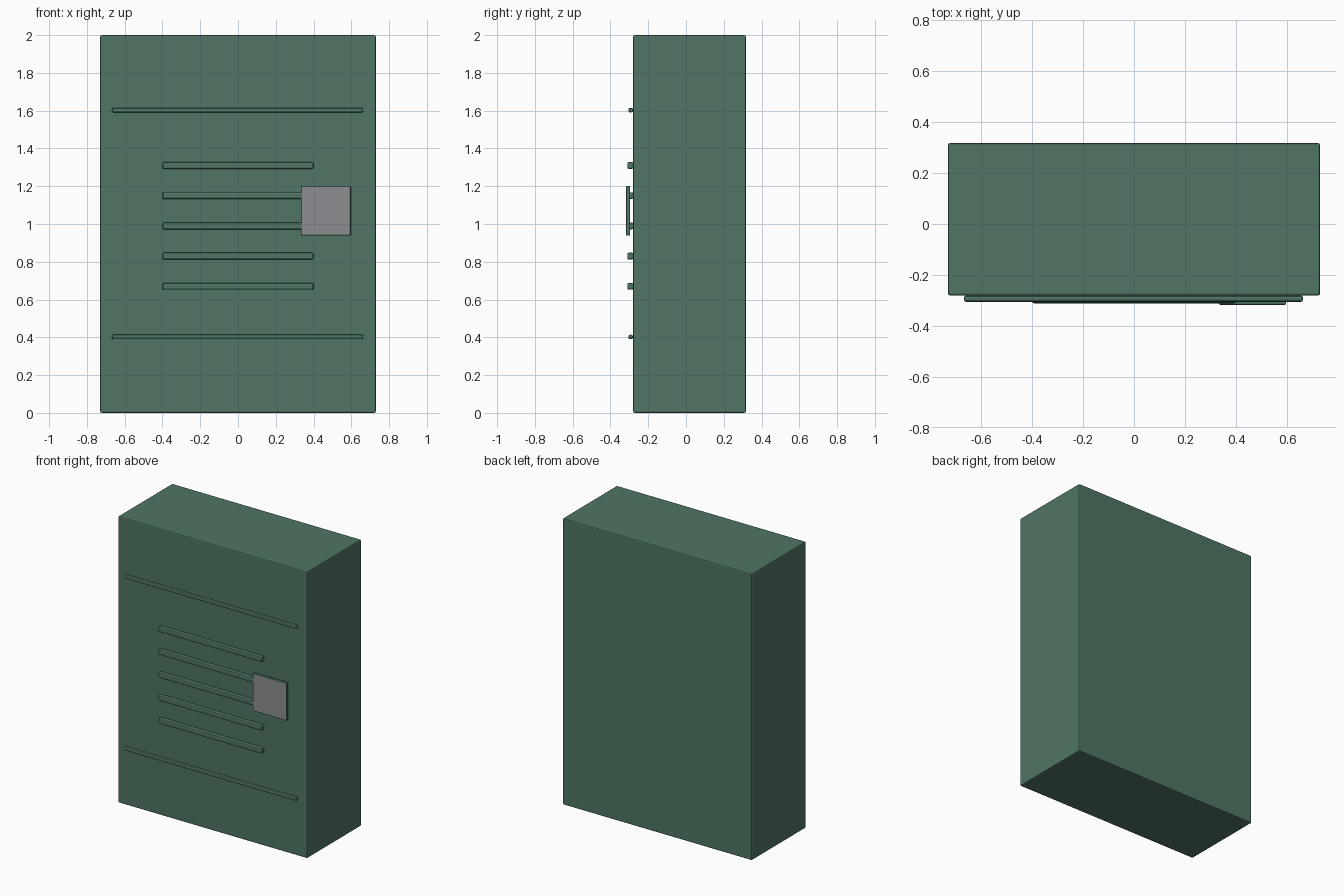
import bpy

cube = bpy.data.objects.get("Cube")
if cube:
    bpy.data.objects.remove(cube, do_unlink=True)


def material(name, rgb):
    mat = bpy.data.materials.new(name)
    mat.use_nodes = True
    mat.diffuse_color = (*rgb, 1)
    mat.node_tree.nodes["Principled BSDF"].inputs["Base Color"].default_value = (*rgb, 1)
    return mat


green = material("cabinet green", (0.08, 0.18, 0.125))
grey = material("plate grey", (0.27, 0.27, 0.29))


def box(name, low, high, bevel, segments=2):
    """Bevelled box between two opposite corners."""
    center = [(a + b) / 2 for a, b in zip(low, high)]
    bpy.ops.mesh.primitive_cube_add(size=1, location=center)
    obj = bpy.context.object
    obj.name = name
    obj.scale = [b - a for a, b in zip(low, high)]
    bpy.ops.object.transform_apply(location=False, rotation=False, scale=True)
    mod = obj.modifiers.new("soft edges", "BEVEL")
    mod.width = bevel
    mod.segments = segments
    bpy.ops.object.modifier_apply(modifier=mod.name)
    obj.data.materials.append(green)
    return obj


# Cabinet body
box("cabinet_body", (-0.73, -0.28, 0), (0.73, 0.317, 2), 0.008)

# Thin trim strips near the top and bottom
for name, z in (("lower_trim", 0.402), ("upper_trim", 1.603)):
    box(name, (-0.667, -0.305, z - 0.012), (0.663, -0.281, z + 0.012), 0.008)

# Vent slats
for i in range(5):
    z = 0.67 + 0.16 * i
    box(f"vent_slat_{i + 1}", (-0.4, -0.311, z - 0.018), (0.4, -0.278, z + 0.018), 0.008)

# Name plate with a grey front face
plate = box("front_plate", (0.333, -0.317, 0.938), (0.597, -0.296, 1.202), 0.006)
plate.data.materials.append(grey)
for face in plate.data.polygons:
    if face.normal.y < -0.99:
        face.material_index = 1
